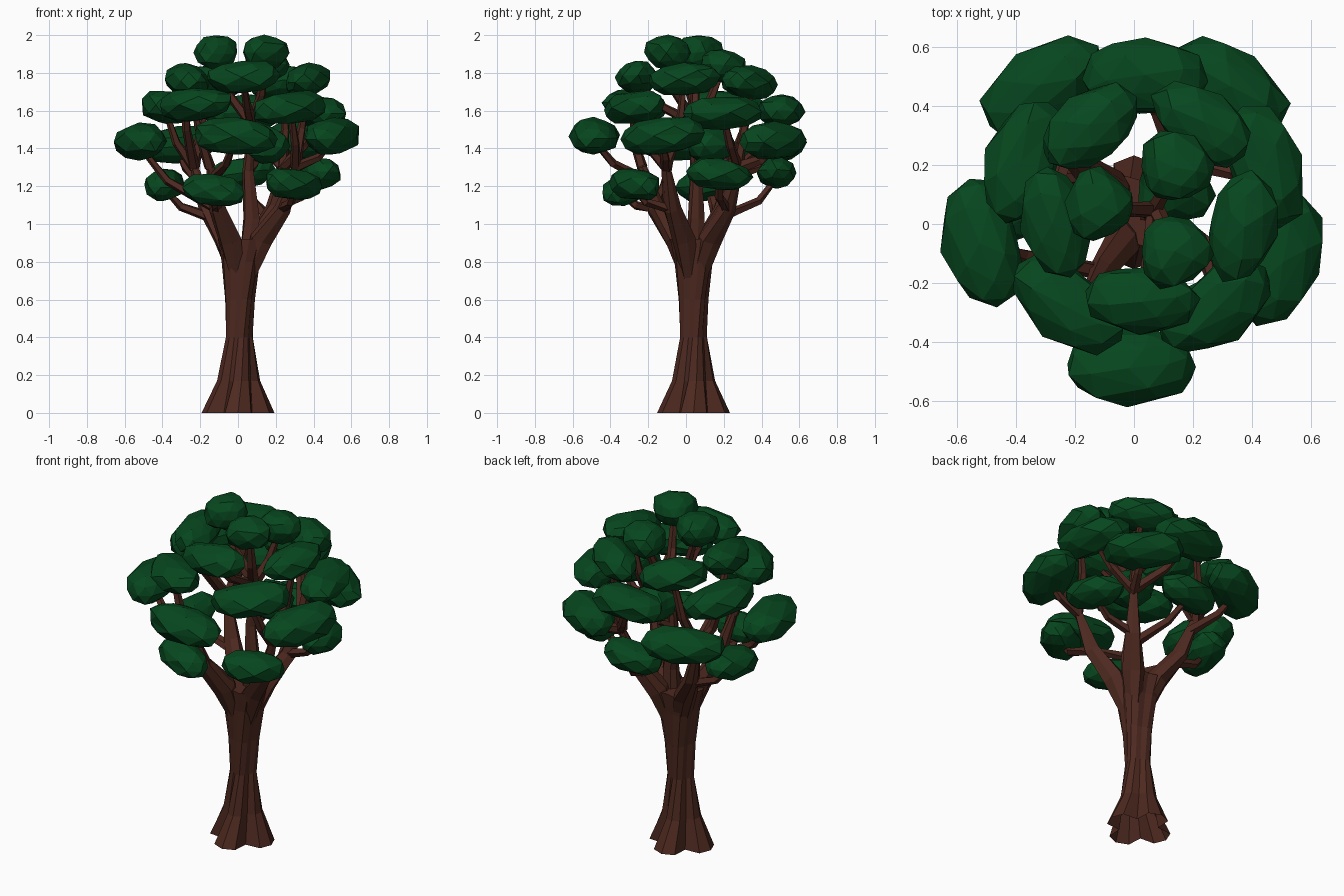
import bpy, bmesh, math, random
from mathutils import Vector, noise

if "Cube" in bpy.data.objects:
    bpy.data.objects.remove(bpy.data.objects["Cube"])

random.seed(4)
TAU = math.tau


def material(name, rgb):
    m = bpy.data.materials.new(name)
    m.diffuse_color = (*rgb, 1)
    m.use_nodes = True
    m.node_tree.nodes["Principled BSDF"].inputs["Base Color"].default_value = m.diffuse_color
    return m


BARK = material("brown bark", (0.074, 0.022, 0.014))
LEAF = material("dark green leaves", (0.002, 0.062, 0.013))


def finish(bm, name, mat):
    bmesh.ops.recalc_face_normals(bm, faces=bm.faces)
    me = bpy.data.meshes.new(name)
    bm.to_mesh(me)
    bm.free()
    me.materials.append(mat)
    ob = bpy.data.objects.new(name, me)
    bpy.context.collection.objects.link(ob)
    return ob


def bridge(bm, rings):
    n = len(rings[0])
    for a, b in zip(rings, rings[1:]):
        for i in range(n):
            j = (i + 1) % n
            bm.faces.new((a[i], a[j], b[j], b[i]))


def polar(cx, cy, r, a, z):
    return Vector((cx + r * math.cos(a), cy + r * math.sin(a), z))


def tube(name, pts, radii, sides):
    """Faceted tapering limb along a path."""
    bm = bmesh.new()
    rings = []
    last = len(pts) - 1
    for k, p in enumerate(pts):
        d = (pts[min(k + 1, last)] - pts[max(k - 1, 0)]).normalized()
        u = d.cross(Vector((0.3, 1, 0.1))).normalized()
        v = d.cross(u)
        ring = []
        for i in range(sides):
            a = TAU * i / sides + 0.25 * k
            r = radii[k] * (1.12 if i % 2 else 0.92)
            ring.append(bm.verts.new(p + r * (math.cos(a) * u + math.sin(a) * v)))
        rings.append(ring)
    bridge(bm, rings)
    bm.faces.new(rings[-1])
    return finish(bm, name, BARK)


# Trunk: four broad root ridges that twist as they rise, open underneath
bm = bmesh.new()
rings = []
for z, r, valley in [(0, .193, .55), (.17, .115, .7), (.4, .075, .8),
                     (.6, .085, .78), (.8, .112, .8), (.92, .14, .78)]:
    ring = []
    for i in range(16):
        a = TAU * i / 16 + (0.8 * z if z > 0.1 else 0)
        q = r * (1.0, 0.93, valley, 0.93)[i % 4]
        ring.append(bm.verts.new(polar(0.018 * z, 0.040, q, a, z)))
    rings.append(ring)
bridge(bm, rings)
bm.faces.new(rings[-1])
finish(bm, "trunk", BARK)

# Main limbs: four spreading and one thinner upright
limbs = []
for i in range(4):
    a = math.radians(46 + 95 * i)
    limbs.append([polar(.02, .04, r, a + 0.1 * (z - 1), z)
                  for r, z in [(.03, .70), (.115, .92), (.24, 1.08), (.32, 1.30)]])
    tube("main_limb", limbs[-1], (.04, .062, .045, .022), 7)
limbs.append([Vector((.05 + .02 * (k % 2), .05, .78 + .25 * k)) for k in range(4)])
tube("upright_limb", limbs[-1], (.05, .045, .03, .018), 7)
joints = [a.lerp(b, t) for l in limbs for a, b in zip(l[1:], l[2:]) for t in (0, .35, .7, 1)]


def branch_cost(j, end):
    """Prefer close limb points that give a steep branch."""
    flat = (end.xy - j.xy).length
    return (end - j).length + 0.6 * flat + 2 * max(0, 0.7 * flat - (end.z - j.z))


def leaf_clump(cx, cy, ang, rad, z, ln, dp, ht, tilt):
    """Faceted blunt pad of leaves, curved around the trunk axis."""
    end = polar(cx, cy, rad, ang, z)
    bend = max(rad * 0.9, 0.26)
    hub = polar(end.x, end.y, -bend, ang, 0)
    bm = bmesh.new()
    bmesh.ops.create_icosphere(bm, subdivisions=2, radius=1)
    for v in bm.verts:
        p = v.co * (1.04 + 0.14 * noise.noise(v.co * 1.4 + end * 17) + random.uniform(-.05, .05))
        t = math.copysign(abs(p.x) ** 0.75, p.x)
        v.co = polar(hub.x, hub.y, bend + p.y * dp, ang + t * ln / bend, z + p.z * ht + tilt * t)
    finish(bm, "leaf_clump", LEAF)

    # Branch from a limb point below up into this clump
    end.z -= 0.02
    start = min((j for j in joints if j.z < z - 0.07), key=lambda j: branch_cost(j, end))
    mid = start.lerp(end, 0.5)
    flat = end - start
    flat.z = 0
    mid += flat * 0.12 + Vector((random.uniform(-.015, .015), random.uniform(-.015, .015), -.02))
    tube("branch", [start, mid, end], (.030, .024, .016), 5)


# Tiers: angles, radius, pivot x and y, height, slope and its direction, length, depth, thickness
for angles, rad, cx, cy, z, slope, toward, ln, dp, ht in [
        ((58, 175, 302), .168, .05, .05, 1.885, -.05, 58, .115, .115, .09),
        ((56, 127, 192, 266, 346), .335, .05, .07, 1.762, -.015, 90, .18, .11, .083),
        ((89, 161, 233, 305, 17), .437, .03, .07, 1.61, -.022, 50, .21, .12, .085),
        ((52, 127, 192, 268, 341), .535, 0, .045, 1.445, .025, 308, .22, .125, .095),
        ((16, 92, 172, 247, 308), .425, .03, .06, 1.228, .05, 60, .17, .10, .08),
        ((45,), .10, .06, .05, 1.42, 0, 0, .12, .12, .10)]:
    for deg in angles:
        leaf_clump(cx, cy, math.radians(deg), rad,
                   z + slope * math.cos(math.radians(deg - toward)),
                   ln, dp, ht, random.uniform(-.02, .02))
